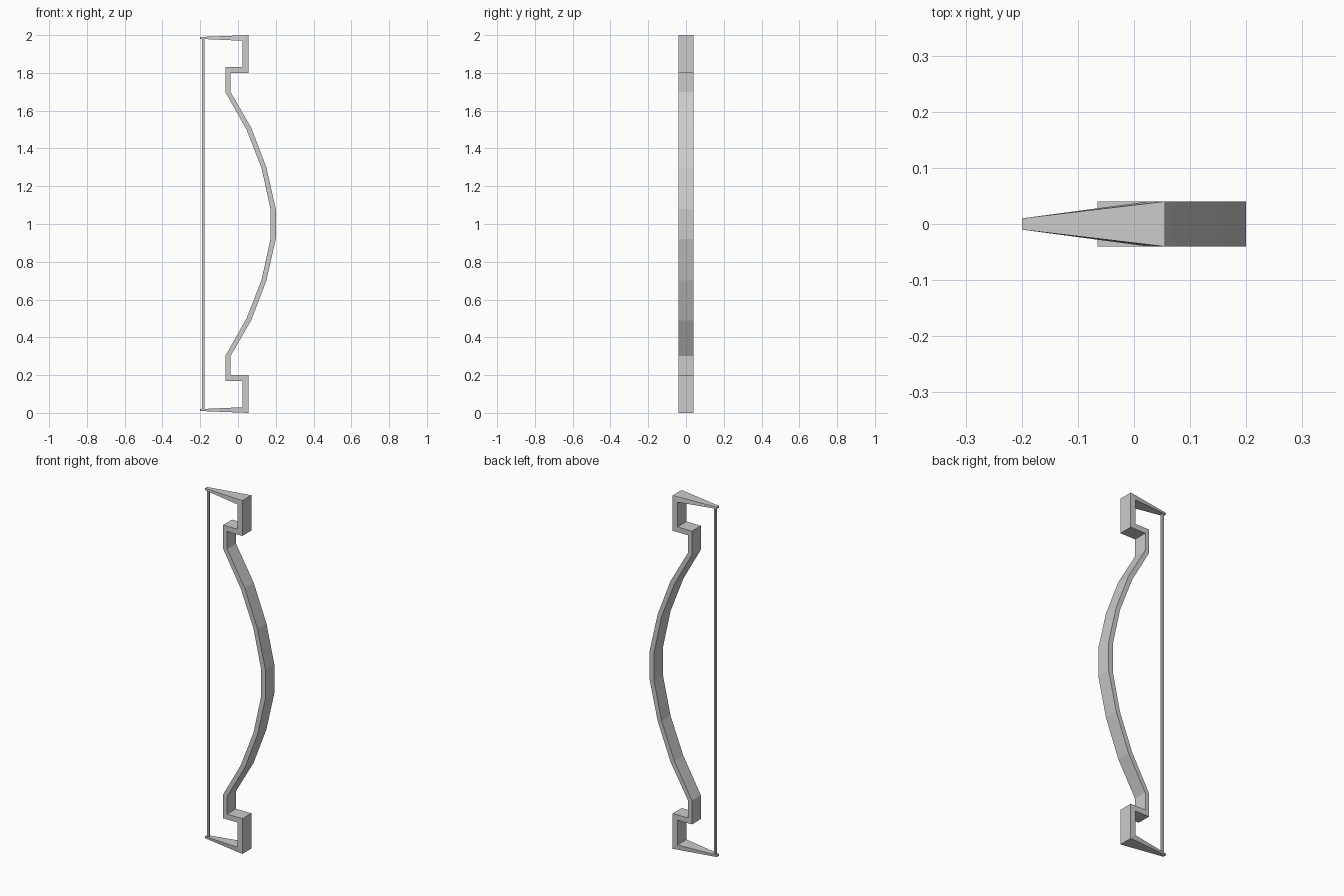
import bpy
import bmesh

cube = bpy.data.objects.get("Cube")
if cube:
    bpy.data.objects.remove(cube, do_unlink=True)


def make_material(name, value):
    mat = bpy.data.materials.new(name)
    colour = (value, value, value, 1.0)
    mat.use_nodes = True
    mat.diffuse_color = colour
    mat.node_tree.nodes["Principled BSDF"].inputs["Base Color"].default_value = colour
    return mat


def make_object(name, bm, mat):
    bmesh.ops.recalc_face_normals(bm, faces=bm.faces)
    mesh = bpy.data.meshes.new(name)
    bm.to_mesh(mesh)
    bm.free()
    mesh.materials.append(mat)
    obj = bpy.data.objects.new(name, mesh)
    bpy.context.collection.objects.link(obj)
    return obj


grey = make_material("plain grey", 0.6)

# Mitred stations from the upper tip to the grip:
# outer x, outer z, inner x, inner z, half width
upper = [
    (-0.20, 1.99, -0.20, 1.98, 0.01),
    (0.055, 2.00, 0.025, 1.97, 0.04),
    (0.055, 1.80, 0.025, 1.83, 0.04),
    (-0.04, 1.80, -0.065, 1.83, 0.04),
    (-0.04, 1.70, -0.065, 1.695, 0.04),
    (0.07, 1.51, 0.045, 1.50, 0.04),
    (0.15, 1.30, 0.125, 1.295, 0.04),
    (0.20, 1.08, 0.172, 1.08, 0.04),
]
lower = [(ox, 2 - oz, ix, 2 - iz, w) for ox, oz, ix, iz, w in reversed(upper)]

# Bow body: one rectangular section swept through all the stations
bm = bmesh.new()
rings = []
for ox, oz, ix, iz, w in upper + lower:
    corners = [(ox, -w, oz), (ox, w, oz), (ix, w, iz), (ix, -w, iz)]
    rings.append([bm.verts.new(c) for c in corners])
for a, b in zip(rings, rings[1:]):
    for i in range(4):
        j = (i + 1) % 4
        bm.faces.new((a[i], a[j], b[j], b[i]))
bm.faces.new(rings[0])
bm.faces.new(rings[-1])
make_object("bow_body", bm, grey)

# Bowstring: thin square bar between the two tips
bm = bmesh.new()
bmesh.ops.create_cube(bm, size=1)
bmesh.ops.scale(bm, vec=(0.012, 0.012, 1.97), verts=bm.verts)
bmesh.ops.translate(bm, vec=(-0.184, 0, 1), verts=bm.verts)
make_object("bowstring", bm, grey)
